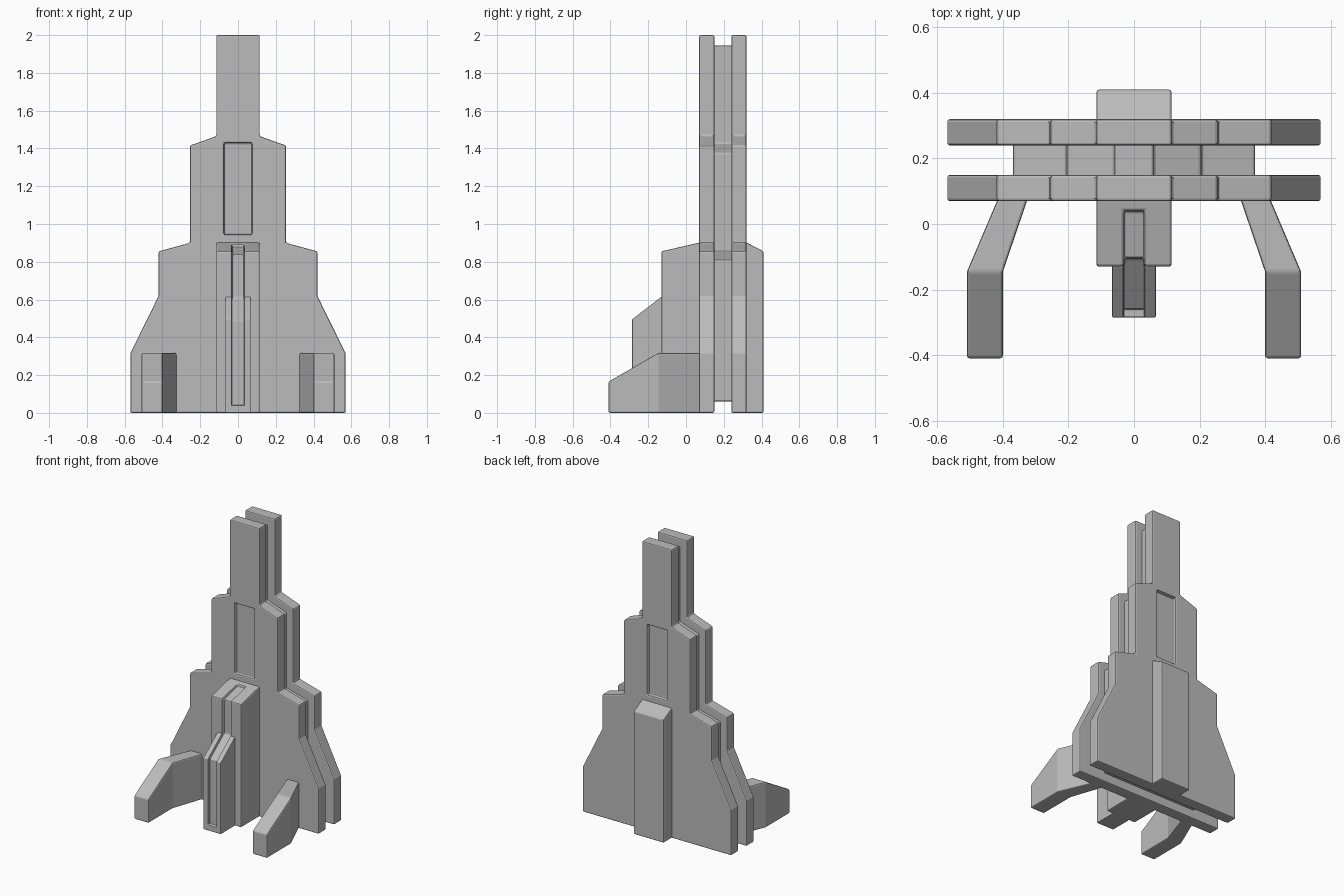
import bpy, bmesh
from mathutils import Vector

cube = bpy.data.objects.get("Cube")
if cube:
    bpy.data.objects.remove(cube, do_unlink=True)

stone = bpy.data.materials.new("plain grey")
stone.use_nodes = True
GREY = (0.5, 0.5, 0.5, 1)
stone.diffuse_color = GREY
stone.node_tree.nodes["Principled BSDF"].inputs["Base Color"].default_value = GREY


def prism(name, profile, start, end, axis):
    """Extrude a 2D profile between start and end along the given axis."""
    place = {"x": lambda a, b, d: (d, a, b),
             "y": lambda a, b, d: (a, d, b),
             "z": lambda a, b, d: (a, b, d)}[axis]
    bm = bmesh.new()
    face = bm.faces.new([bm.verts.new(place(a, b, start)) for a, b in profile])
    grown = bmesh.ops.extrude_face_region(bm, geom=[face])
    moved = [v for v in grown["geom"] if isinstance(v, bmesh.types.BMVert)]
    bmesh.ops.translate(bm, verts=moved, vec=Vector(place(0, 0, end - start)))
    bmesh.ops.recalc_face_normals(bm, faces=bm.faces)
    mesh = bpy.data.meshes.new(name)
    bm.to_mesh(mesh)
    bm.free()
    mesh.materials.append(stone)
    obj = bpy.data.objects.new(name, mesh)
    bpy.context.collection.objects.link(obj)
    return obj


def finish(obj, cutter=None):
    """Cut an optional recess, soften the edges and bake the modifiers."""
    if cutter:
        cutter.hide_render = True
        cut = obj.modifiers.new("recess", "BOOLEAN")
        cut.operation = "DIFFERENCE"
        cut.solver = "EXACT"
        cut.object = cutter
    bevel = obj.modifiers.new("soft edges", "BEVEL")
    bevel.width = 0.008
    bevel.segments = 2
    bevel.limit_method = "ANGLE"
    bpy.context.view_layer.update()
    graph = bpy.context.evaluated_depsgraph_get()
    baked = bpy.data.meshes.new_from_object(obj.evaluated_get(graph))
    obj.modifiers.clear()
    obj.data = baked


def mirrored(half):
    return half + [(-x, z) for x, z in reversed(half)]


# Two stepped slabs, each with a shallow window recess on its outer face
outline = mirrored([(0.57, 0), (0.57, 0.315), (0.42, 0.62), (0.42, 0.855),
                    (0.255, 0.9), (0.255, 1.415), (0.115, 1.465), (0.115, 2)])
window = mirrored([(0.075, 0.945), (0.075, 1.43)])
for name, near, far, w0, w1 in (("front_slab", 0.07, 0.15, 0, 0.095),
                                ("back_slab", 0.24, 0.32, 0.295, 0.4)):
    cutter = prism("window_cutter", window, w0, w1, "y")
    finish(prism(name, outline, near, far, "y"), cutter)
    bpy.data.objects.remove(cutter, do_unlink=True)

# Narrower core between the slabs
core = mirrored([(0.37, 0.06), (0.37, 0.81), (0.205, 0.855), (0.205, 1.375),
                 (0.06, 1.425), (0.06, 1.945)])
finish(prism("core", core, 0.135, 0.255, "y"))

# Front buttress and fin share one groove that follows their stepped profile
groove = [(-0.26, 0.04), (-0.26, 0.487), (-0.105, 0.607), (-0.105, 0.84),
          (0.04, 0.877), (0.04, 1), (-0.4, 1), (-0.4, 0.04)]
cutter = prism("groove_cutter", groove, -0.032, 0.032, "x")
buttress = [(-0.13, 0), (-0.13, 0.855), (0.085, 0.905), (0.085, 0)]
fin = [(-0.285, 0), (-0.285, 0.495), (-0.13, 0.615), (-0.05, 0.615), (-0.05, 0)]
finish(prism("front_buttress", buttress, -0.115, 0.115, "x"), cutter)
finish(prism("front_fin", fin, -0.067, 0.067, "x"), cutter)
bpy.data.objects.remove(cutter, do_unlink=True)

# Back buttress
back = [(0.41, 0), (0.41, 0.855), (0.305, 0.91), (0.305, 0)]
finish(prism("back_buttress", back, -0.115, 0.115, "x"))

# Angled arms at the foot, with tops sloping down towards the tips
for side, sign in (("left", 1), ("right", -1)):
    plan = [(0.32, 0.09), (0.4, -0.145), (0.4, -0.41),
            (0.51, -0.41), (0.51, -0.145), (0.41, 0.09)]
    arm = prism(side + "_arm", [(sign * x, y) for x, y in plan], 0, 0.318, "z")
    for v in arm.data.vertices:
        if v.co.z > 0.1 and v.co.y < -0.3:
            v.co.z = 0.165
    # Split the top and bottom at the bend so every face stays flat
    bm = bmesh.new()
    bm.from_mesh(arm.data)
    for level in (0, 0.318):
        bend = [v for v in bm.verts
                if abs(v.co.z - level) < 0.001 and abs(v.co.y + 0.145) < 0.001]
        bmesh.ops.connect_verts(bm, verts=bend)
    bm.to_mesh(arm.data)
    bm.free()
    finish(arm)
